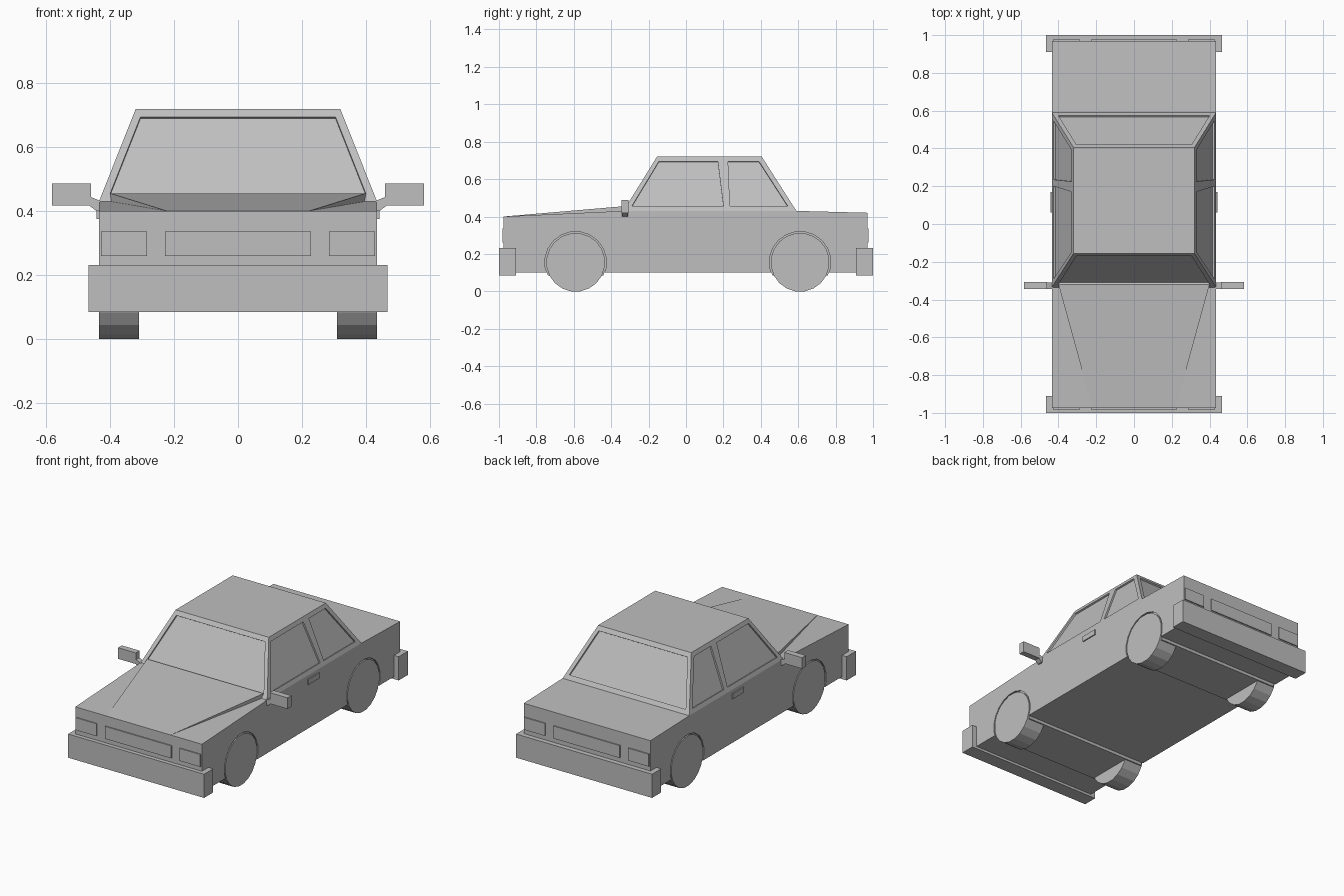
import bpy, bmesh
from math import cos, sin, pi
from mathutils import Vector

if "Cube" in bpy.data.objects:
    bpy.data.objects.remove(bpy.data.objects["Cube"])

paint = bpy.data.materials.new("plain_grey")
paint.use_nodes = True
paint.diffuse_color = (0.52, 0.52, 0.52, 1)
paint.node_tree.nodes["Principled BSDF"].inputs["Base Color"].default_value = paint.diffuse_color


def solid(name, points):
    """Closed flat-faced solid wrapped around the points."""
    bm = bmesh.new()
    for p in points:
        bm.verts.new(p)
    bmesh.ops.convex_hull(bm, input=bm.verts[:])
    bmesh.ops.dissolve_limit(bm, angle_limit=0.002, verts=bm.verts[:], edges=bm.edges[:])
    bmesh.ops.recalc_face_normals(bm, faces=bm.faces[:])
    mesh = bpy.data.meshes.new(name)
    bm.to_mesh(mesh)
    bm.free()
    mesh.materials.append(paint)
    obj = bpy.data.objects.new(name, mesh)
    bpy.context.collection.objects.link(obj)
    return obj


def box(name, x, y, z):
    return solid(name, [(a, b, c) for a in x for b in y for c in z])


def across(name, profile, x0, x1):
    """Side profile of (y, z) points extruded along x."""
    return solid(name, [(x, y, z) for x in (x0, x1) for y, z in profile])


def cut(obj, cutter):
    mod = obj.modifiers.new("cut", 'BOOLEAN')
    mod.operation = 'DIFFERENCE'
    mod.solver = 'EXACT'
    mod.object = cutter
    bpy.context.view_layer.objects.active = obj
    bpy.ops.object.modifier_apply(modifier=mod.name)
    bpy.data.objects.remove(cutter)


def ring(y, r, sides=20):
    return [(y + r * cos((i + 0.5) * 2 * pi / sides),
             0.155 + r * sin((i + 0.5) * 2 * pi / sides)) for i in range(sides)]


# Lower body with wheel arches
body = across("body", [(-0.975, 0.10), (-0.975, 0.40), (-0.33, 0.43),
                       (0.59, 0.43), (0.97, 0.42), (0.97, 0.10)], -0.435, 0.435)
for end, y in (("front", -0.59), ("rear", 0.61)):
    arch = ring(y, 0.165)
    cut(body, across("arch_cutter", arch, -0.6, 0.6))
    well = [p for p in arch if p[1] > 0.085] + [(y - 0.148, 0.085), (y + 0.148, 0.085)]
    across(end + "_wheel_well", well, -0.425, 0.425)
    for side, s in (("left", 1), ("right", -1)):
        across(f"{end}_{side}_wheel", ring(y, 0.157), s * 0.31, s * 0.435)

# Raised hood wedge
solid("hood", [(s * x, y, z) for s in (-1, 1) for x, y, z in (
    (0.22, -0.975, 0.40), (0.22, -0.97, 0.38),
    (0.40, -0.32, 0.456), (0.40, -0.32, 0.41))])

# Cabin: tapered block with recessed windows
LOW, HIGH = 0.43, 0.72
cabin = solid("cabin",
              [(x, y, LOW) for x in (-0.435, 0.435) for y in (-0.335, 0.59)] +
              [(x, y, HIGH) for x in (-0.32, 0.32) for y in (-0.155, 0.405)])


def slope(z, low, high):
    return low + (high - low) * (z - LOW) / (HIGH - LOW)


def window(corners):
    a, b, c, d = map(Vector, corners)
    n = (b - a).cross(d - a).normalized()
    if n.dot(a - Vector((0, 0.12, 0.5))) < 0:
        n = -n
    cut(cabin, solid("window_cutter", [p + n * k for p in (a, b, c, d) for k in (0.03, -0.01)]))


SILL, HEAD = 0.455, 0.695
for low, high in ((-0.335, -0.155), (0.59, 0.405)):
    yl, yh = slope(SILL, low, high), slope(HEAD, low, high)
    window([(-0.40, yl, SILL), (0.40, yl, SILL), (0.305, yh, HEAD), (-0.305, yh, HEAD)])
for s in (1, -1):
    xl, xh = s * slope(SILL, 0.435, 0.32), s * slope(HEAD, 0.435, 0.32)
    for y0, y1, y2, y3 in ((-0.29, 0.20, 0.17, -0.145), (0.235, 0.545, 0.39, 0.225)):
        window([(xl, y0, SILL), (xl, y1, SILL), (xh, y2, HEAD), (xh, y3, HEAD)])

# Bumpers, lamps and centre panels at both ends
for end, s, face in (("front", -1, 0.975), ("rear", 1, 0.97)):
    box(end + "_bumper", (-0.467, 0.467), (s * 0.91, s), (0.085, 0.232))
    depth = (s * (face - 0.01), s * (face + 0.007))
    box(end + "_centre_panel", (-0.228, 0.228), depth, (0.26, 0.337))
    for side, m in (("left", 1), ("right", -1)):
        box(f"{end}_{side}_lamp", (m * 0.285, m * 0.428), depth, (0.26, 0.337))

# Door handles and wing mirrors
for side, s in (("left", 1), ("right", -1)):
    box(side + "_door_handle", (s * 0.43, s * 0.442), (0.06, 0.17), (0.375, 0.408))
    box(side + "_mirror", (s * 0.46, s * 0.582), (-0.345, -0.308), (0.418, 0.487))
    solid(side + "_mirror_arm", [(s * x, y, z) for y in (-0.343, -0.31) for x, z in (
        (0.43, 0.40), (0.442, 0.40), (0.475, 0.425), (0.462, 0.445), (0.43, 0.432))])
